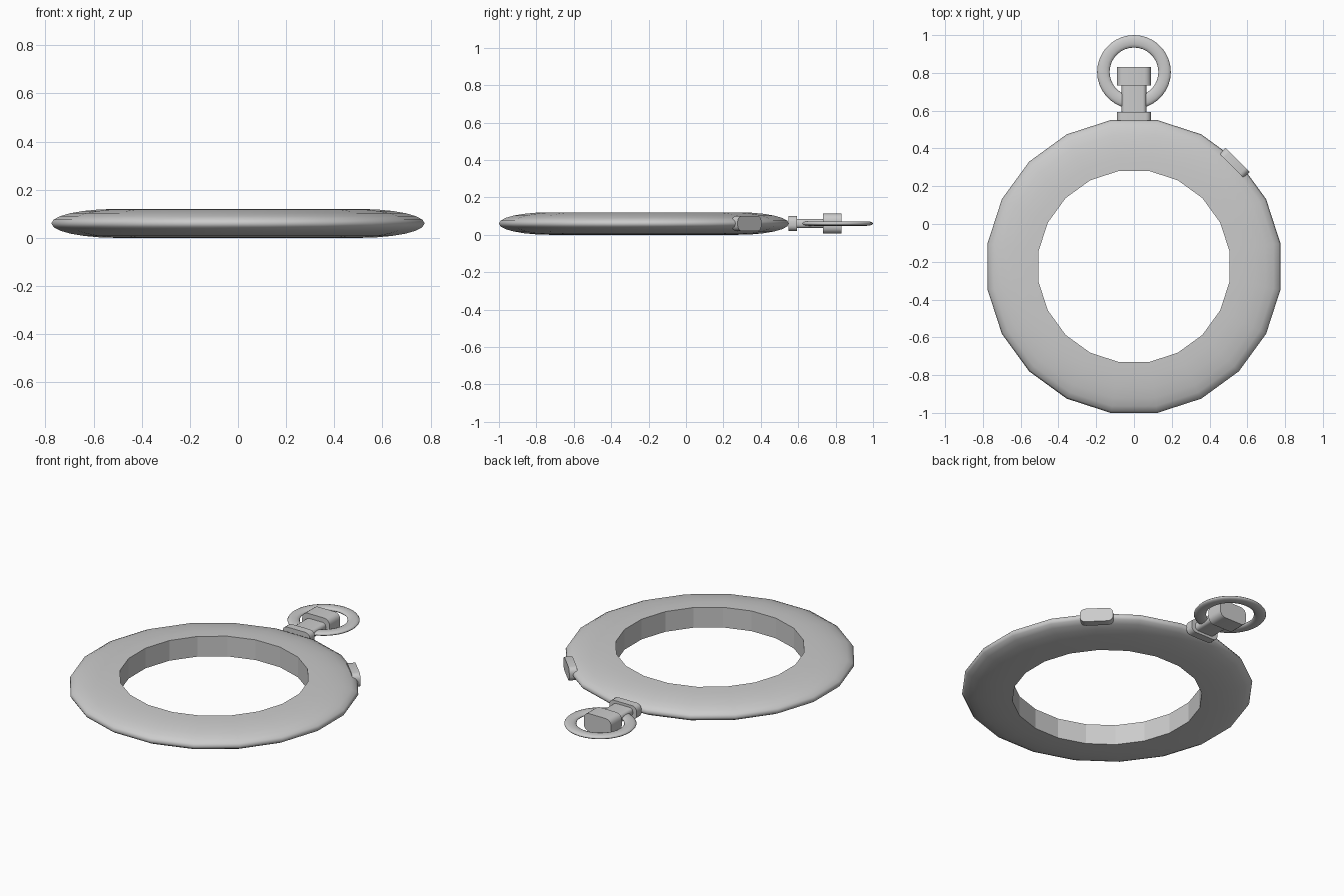
import bpy, bmesh
from math import sin, cos, pi, radians
from mathutils import Matrix

if "Cube" in bpy.data.objects:
    bpy.data.objects.remove(bpy.data.objects["Cube"])

ZC = 0.06  # mid height of the whole model


def make_object(name, bm, loc, rot=0.0):
    bmesh.ops.recalc_face_normals(bm, faces=bm.faces)
    mesh = bpy.data.meshes.new(name)
    bm.to_mesh(mesh)
    bm.free()
    ob = bpy.data.objects.new(name, mesh)
    bpy.context.collection.objects.link(ob)
    ob.location = loc
    ob.rotation_euler.z = rot
    return ob


def lathe(name, profile, sides, loc, offset, flat_last=False):
    """Revolve a closed (radius, z) profile; the closing strip can stay flat."""
    bm = bmesh.new()
    rings = []
    for i in range(sides):
        a = offset + 2 * pi * i / sides
        rings.append([bm.verts.new((r * cos(a), r * sin(a), z)) for r, z in profile])
    n = len(profile)
    for i in range(sides):
        p, q = rings[i], rings[(i + 1) % sides]
        for j in range(n):
            k = (j + 1) % n
            f = bm.faces.new((p[j], q[j], q[k], p[k]))
            f.smooth = not (flat_last and j == n - 1)
    if flat_last:
        for e in bm.edges:
            if any(not f.smooth for f in e.link_faces):
                e.smooth = False
    return make_object(name, bm, loc)


def rounded_block(name, width, depth, height, radius, loc, rot=0.0):
    """Block whose four edges along its depth (local y) are rounded."""
    bm = bmesh.new()
    bmesh.ops.create_cube(bm, size=1, matrix=Matrix.Diagonal((width, depth, height, 1)))
    edges = [e for e in bm.edges
             if abs(e.verts[0].co.y - e.verts[1].co.y) > depth / 2]
    bmesh.ops.bevel(bm, geom=edges, offset=radius, segments=4, profile=0.5,
                    affect='EDGES')
    bm.normal_update()
    for f in bm.faces:
        f.smooth = abs(f.normal.y) < 0.5
    for e in bm.edges:
        e.smooth = all(f.smooth for f in e.link_faces)
    return make_object(name, bm, loc, rot)


# Watch case: half-ellipse section around an open centre, 20 sides
R_IN, R_OUT = 0.512, 0.785
STEPS = 12
case_profile = []
for s in range(STEPS + 1):
    t = -pi / 2 + pi * s / STEPS
    case_profile.append((R_IN + (R_OUT - R_IN) * cos(t), 0.06 * sin(t)))
lathe("case_ring", case_profile, 20, (0, -0.225, ZC), radians(9), flat_last=True)

# Winding crown: collar, stem and knob
rounded_block("crown_collar", 0.18, 0.045, 0.08, 0.03, (0, 0.57, ZC))
rounded_block("crown_stem", 0.13, 0.16, 0.05, 0.02, (0, 0.66, ZC))
rounded_block("crown_knob", 0.18, 0.10, 0.106, 0.035, (0, 0.782, ZC))

# Side push button
rounded_block("side_button", 0.18, 0.045, 0.08, 0.03, (0.533, 0.324, ZC), radians(-45))

# Hanging bow: thin flattened ring
bow_profile = [(0.162 + 0.033 * cos(2 * pi * s / 12), 0.012 * sin(2 * pi * s / 12))
               for s in range(12)]
lathe("bow_ring", bow_profile, 36, (0, 0.805, ZC), 0)
